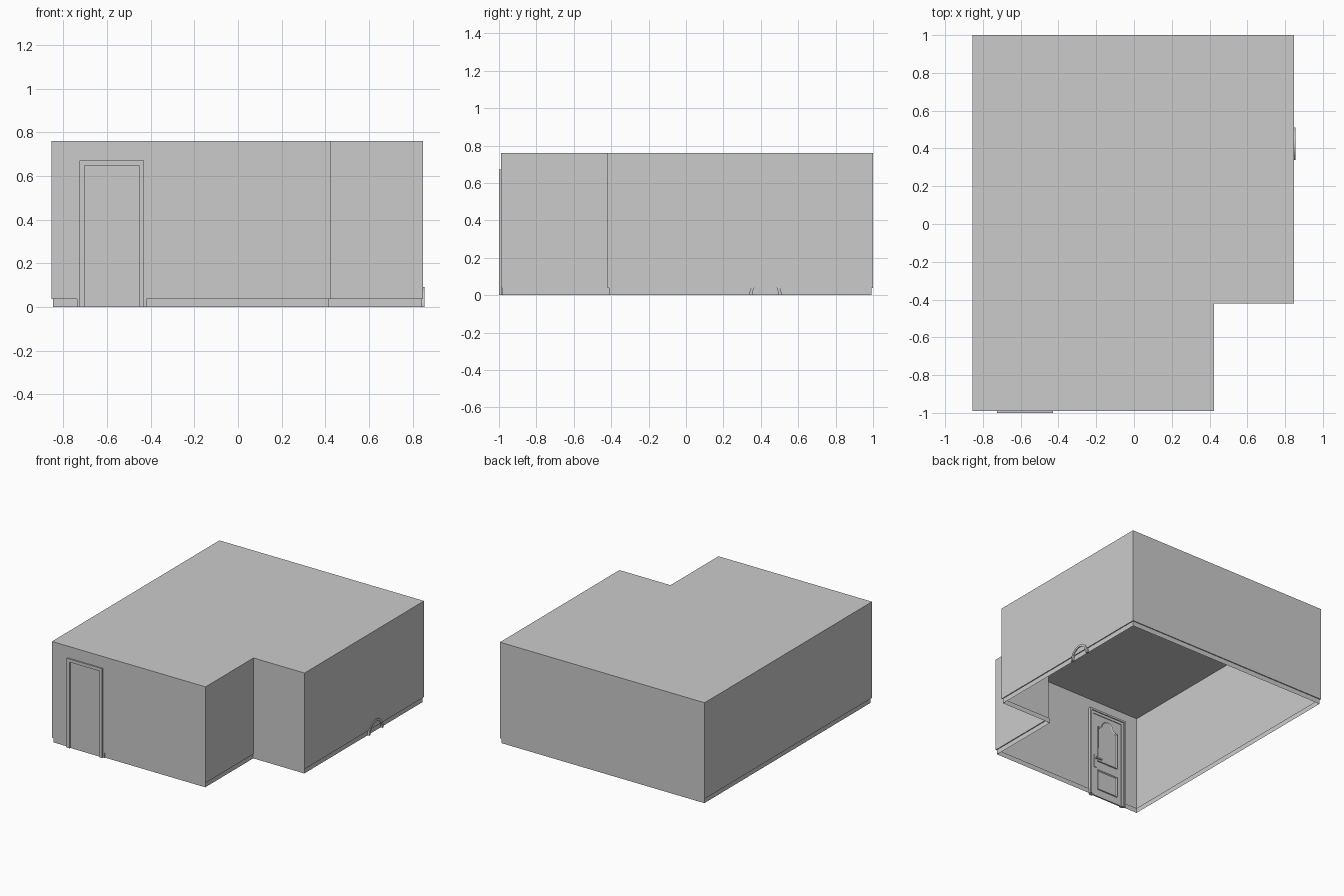
import bpy, bmesh, math
from mathutils import Vector

if "Cube" in bpy.data.objects:
    bpy.data.objects.remove(bpy.data.objects["Cube"])

H, SK, D = 0.76, 0.037, 0.007      # room height, skirting height, skirting inset
CX = -0.578                        # door centre


def finish(name, bm):
    me = bpy.data.meshes.new(name)
    bm.to_mesh(me)
    bm.free()
    ob = bpy.data.objects.new(name, me)
    bpy.context.collection.objects.link(ob)
    return ob


def prism(name, pts, a, b, axis='Y', groove=None):
    """Extrude a 2D profile (u, z) from a to b along Y or X; optionally sink the end face."""
    bm = bmesh.new()
    put = (lambda u, z, t: (u, t, z)) if axis == 'Y' else (lambda u, z, t: (t, u, z))
    lo = [bm.verts.new(put(u, z, a)) for u, z in pts]
    hi = [bm.verts.new(put(u, z, b)) for u, z in pts]
    n = len(pts)
    bm.faces.new(lo)
    end = bm.faces.new(hi[::-1])
    for i in range(n):
        j = (i + 1) % n
        bm.faces.new((lo[i], hi[i], hi[j], lo[j]))
    bmesh.ops.recalc_face_normals(bm, faces=bm.faces)
    if groove:
        bmesh.ops.inset_individual(bm, faces=[end], thickness=groove[0], depth=-groove[1])
    return finish(name, bm)


def rect(x0, x1, z0, z1):
    return [(x0, z0), (x1, z0), (x1, z1), (x0, z1)]


def portal(w, h, t):
    """Upside-down U outline around the door."""
    return [(CX - w, 0), (CX - w, h), (CX + w, h), (CX + w, 0),
            (CX + w - t, 0), (CX + w - t, h - t), (CX - w + t, h - t), (CX - w + t, 0)]


# Room shell: L-shaped outline, open underneath, door gap in the front wall
DW, DH = 0.13, 0.655
plan = [(-.855, -.99), (CX - DW, -.99), (CX + DW, -.99), (.423, -.99),
        (.423, -.42), (.848, -.42), (.848, 1), (-.855, 1)]
n = len(plan)
P = [Vector(p) for p in plan]


def inward(i):
    d = (P[(i + 1) % n] - P[i]).normalized()
    return Vector((-d.y, d.x))


inner = []
for i in range(n):
    a, b = inward(i - 1 if i else n - 1), inward(i)
    inner.append(P[i] + D * (b if a.dot(b) > .9 else a + b))

walls, skirt = bmesh.new(), bmesh.new()
walls.faces.new([walls.verts.new((p.x, p.y, H)) for p in P])


def quad(bm, p, q, z0, r, s, z1):
    bm.faces.new([bm.verts.new((*v, z)) for v, z in ((p, z0), (q, z0), (s, z1), (r, z1))])


for i in range(n):
    j = (i + 1) % n
    door = i == 1
    quad(walls, P[i], P[j], DH if door else SK, P[i], P[j], H)
    if not door:
        quad(skirt, inner[i], inner[j], 0, inner[i], inner[j], SK)
        quad(skirt, inner[i], inner[j], SK, P[i], P[j], SK)
for bm in (walls, skirt):
    bmesh.ops.remove_doubles(bm, verts=bm.verts, dist=1e-5)
finish("walls_and_ceiling", walls)
finish("skirting_board", skirt)

# Door frame outside and stepped architrave inside
prism("outer_door_frame", portal(.148, .672, .024), -1.0, -.985)
prism("inner_door_frame", portal(.160, .685, .034), -.99, -.975)
prism("inner_frame_bead", portal(.160, .685, .014), -.975, -.968)

# Door leaf with two moulded panels, the upper one with an ogee top
prism("door", rect(CX - DW, CX + DW, 0, DH), -.991, -.98)
W = .088
arch = [(CX + .05 * math.cos(t), .575 + .045 * math.sin(t))
        for t in [math.pi * k / 10 for k in range(11)]]
upper = [(CX - W, .28), (CX + W, .28), (CX + W, .555), (CX + .068, .56)] + arch \
    + [(CX - .068, .56), (CX - W, .555)]
prism("upper_panel", upper, -.98, -.973, groove=(.01, .006))
prism("lower_panel", rect(CX - W, CX + W, .055, .21), -.98, -.973, groove=(.01, .006))

# Handle plate and lever
hx = CX + .108
prism("handle_plate", rect(hx - .009, hx + .009, .225, .325), -.98, -.974)
prism("handle_stem", rect(hx - .004, hx + .004, .29, .298), -.974, -.958)
prism("handle_lever", rect(hx - .045, hx + .006, .288, .3), -.962, -.955)

# Small arched trim low on the right wall
ang = [math.pi * k / 16 for k in range(17)]


def bow(r, top):
    return [(.425 + r * math.cos(t), top * math.sin(t)) for t in ang]


prism("small_arch_trim", bow(.086, .092) + bow(.07, .076)[::-1], .836, .855, axis='X')
